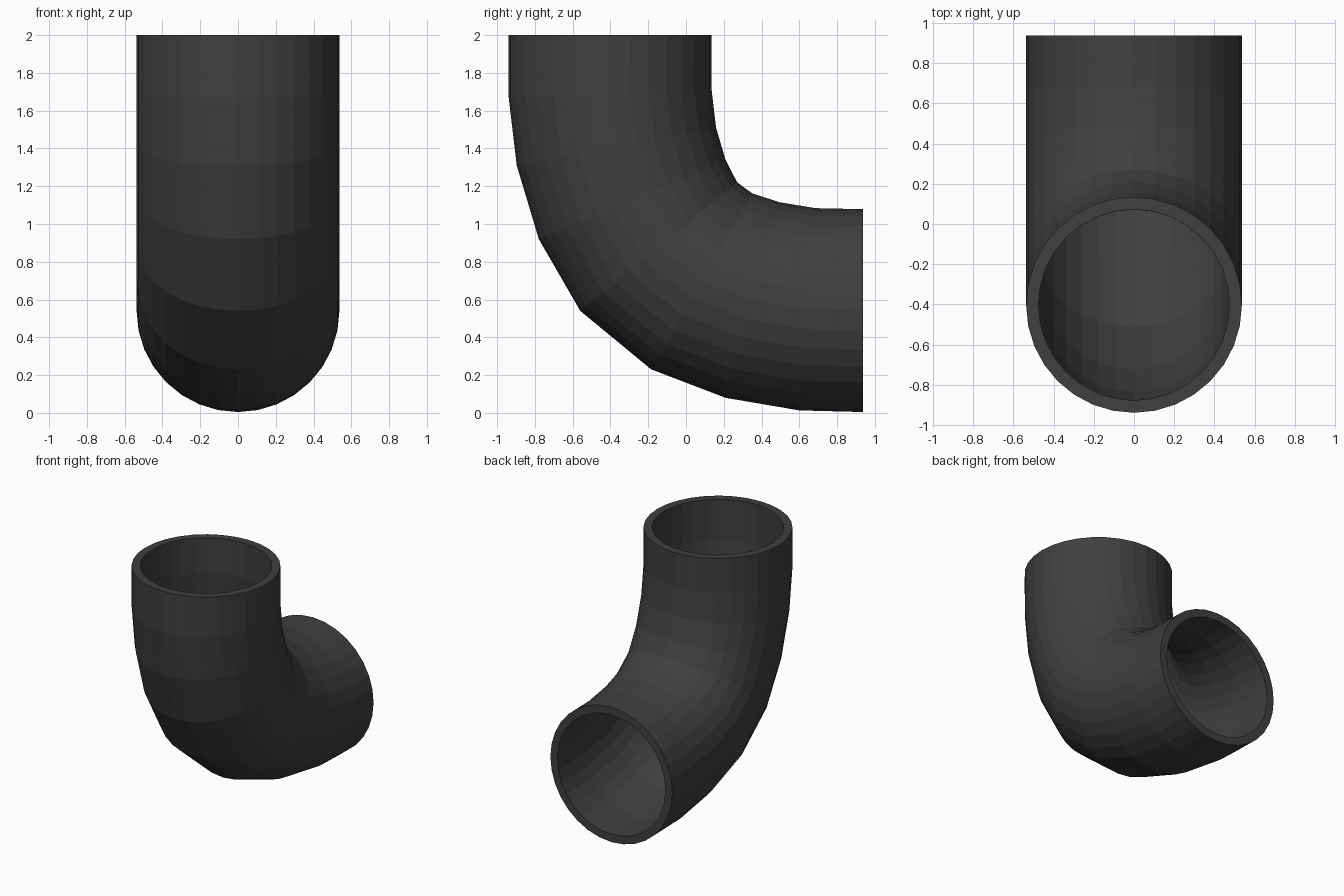
import bpy, bmesh
from math import sin, cos, tau
from mathutils import Vector

if "Cube" in bpy.data.objects:
    bpy.data.objects.remove(bpy.data.objects["Cube"])

SIDES = 32
RADIUS = 0.537
BORE = 0.475

# (y, z) of each ring's outer-bend and inner-bend point, top mouth to back mouth
RINGS = [
    ((-0.94, 2.0), (0.135, 2.0)),
    ((-0.94, 1.67), (0.135, 1.725)),
    ((-0.897, 1.31), (0.16, 1.51)),
    ((-0.78, 0.92), (0.21, 1.34)),
    ((-0.56, 0.54), (0.27, 1.222)),
    ((-0.185, 0.23), (0.35, 1.163)),
    ((0.21, 0.08), (0.495, 1.115)),
    ((0.60, 0.012), (0.685, 1.085)),
    ((0.938, 0.003), (0.938, 1.08)),
]

bm = bmesh.new()


def ring(outer, inner, r):
    a, b = Vector((0, *outer)), Vector((0, *inner))
    mid, axis = (a + b) / 2, (a - b).normalized()
    return [bm.verts.new(mid + axis * (r * cos(tau * i / SIDES))
                         + Vector((r * sin(tau * i / SIDES), 0, 0)))
            for i in range(SIDES)]


def bridge(p, q):
    for i in range(SIDES):
        j = (i + 1) % SIDES
        bm.faces.new((p[i], p[j], q[j], q[i]))


# Closed loop of rings: down the outside, back up the bore, joined by the rims
loops = [ring(a, b, RADIUS) for a, b in RINGS]
loops += [ring(a, b, BORE) for a, b in reversed(RINGS)]
for k, loop in enumerate(loops):
    bridge(loop, loops[(k + 1) % len(loops)])
bmesh.ops.recalc_face_normals(bm, faces=bm.faces)

mesh = bpy.data.meshes.new("pipe_elbow")
bm.to_mesh(mesh)
bm.free()
pipe = bpy.data.objects.new("pipe_elbow", mesh)
bpy.context.collection.objects.link(pipe)

# Dark grey pipe
mat = bpy.data.materials.new("dark_grey")
mat.diffuse_color = (0.05, 0.05, 0.05, 1)
mat.use_nodes = True
mat.node_tree.nodes["Principled BSDF"].inputs["Base Color"].default_value = mat.diffuse_color
mesh.materials.append(mat)
